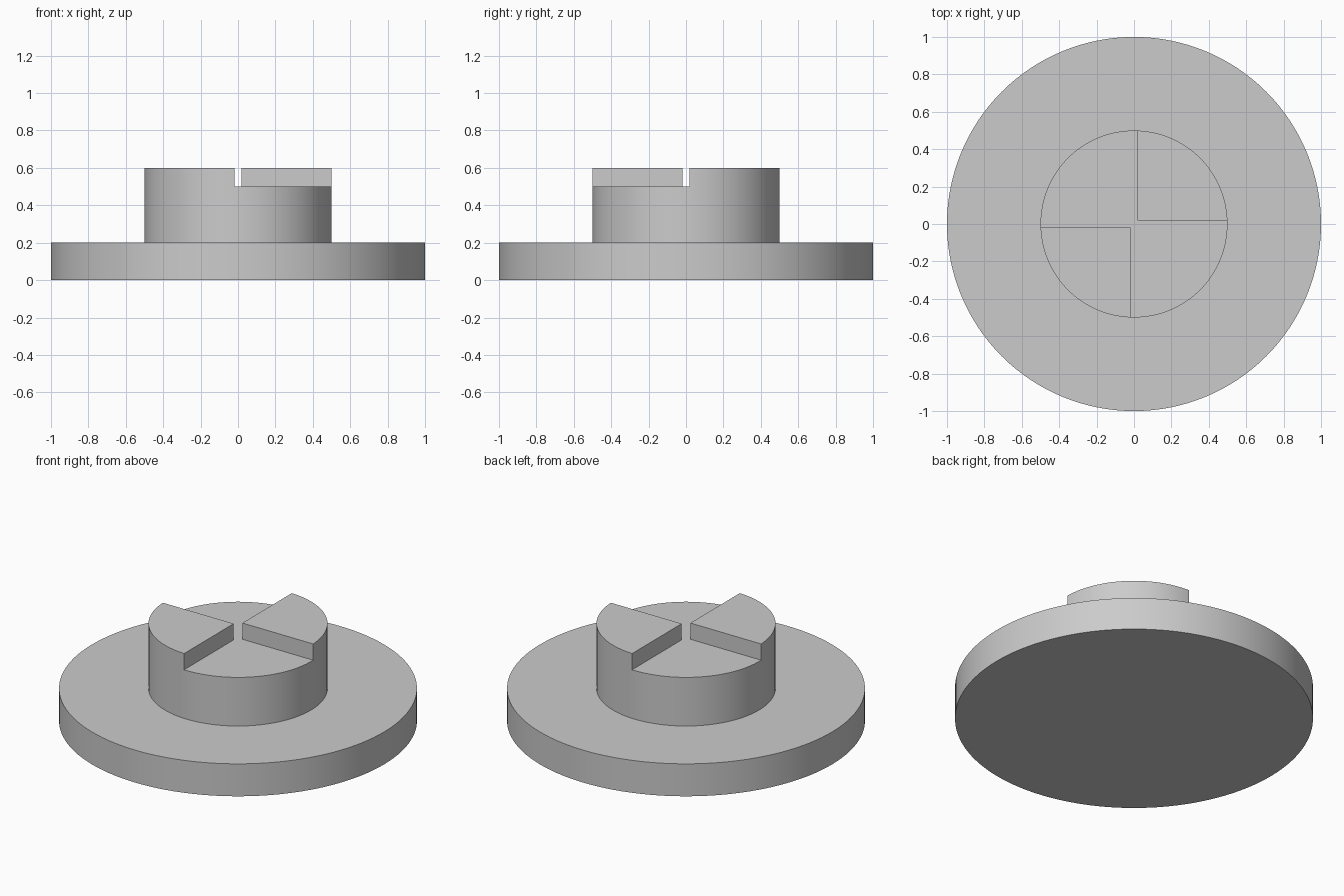
import bpy
import bmesh
from math import radians
from mathutils import Vector

cube = bpy.data.objects.get("Cube")
if cube:
    bpy.data.objects.remove(cube, do_unlink=True)

SEGMENTS = 128
BASE_R, HUB_R = 1.0, 0.5
BASE_TOP, STEP_Z, HUB_TOP = 0.2, 0.5, 0.6
HALF_GAP = 0.0175

grey = bpy.data.materials.new("plain_grey")
grey.use_nodes = True
colour = (0.6, 0.6, 0.6, 1)
grey.diffuse_color = colour
grey.node_tree.nodes["Principled BSDF"].inputs["Base Color"].default_value = colour


def add_object(name, bm):
    bmesh.ops.recalc_face_normals(bm, faces=bm.faces)
    mesh = bpy.data.meshes.new(name)
    bm.to_mesh(mesh)
    bm.free()
    mesh.materials.append(grey)
    obj = bpy.data.objects.new(name, mesh)
    bpy.context.collection.objects.link(obj)
    return obj


def lathe(name, profile):
    bm = bmesh.new()
    verts = [bm.verts.new((r, 0, z)) for r, z in profile]
    edges = [bm.edges.new(pair) for pair in zip(verts, verts[1:])]
    bmesh.ops.spin(bm, geom=verts + edges, cent=(0, 0, 0), axis=(0, 0, 1),
                   angle=radians(360), steps=SEGMENTS)
    bmesh.ops.remove_doubles(bm, verts=bm.verts, dist=0.0001)
    return add_object(name, bm)


def box(name, low, high):
    low, high = Vector(low), Vector(high)
    bm = bmesh.new()
    bmesh.ops.create_cube(bm, size=1)
    for v in bm.verts:
        v.co = (low + high) / 2 + v.co * (high - low)
    return add_object(name, bm)


# Round base and hub turned as one solid
body = lathe("flanged_hub", [(0, 0), (BASE_R, 0), (BASE_R, BASE_TOP), (HUB_R, BASE_TOP),
                             (HUB_R, HUB_TOP), (0, HUB_TOP)])

# Two opposite quarters cut down, leaving a pair of raised coupling teeth
cutters = []
for i in range(2):
    cutter = box("quarter_cutter", (-HALF_GAP, -0.8, STEP_Z), (0.8, HALF_GAP, 0.8))
    cutter.rotation_euler.z = radians(180 * i)
    cutter.hide_render = True
    cut = body.modifiers.new("quarter_cut", "BOOLEAN")
    cut.operation = "DIFFERENCE"
    cut.solver = "EXACT"
    cut.object = cutter
    cutters.append(cutter)

bpy.ops.object.select_all(action="DESELECT")
body.select_set(True)
bpy.context.view_layer.objects.active = body
for name in [m.name for m in body.modifiers]:
    bpy.ops.object.modifier_apply(modifier=name)
for cutter in cutters:
    bpy.data.objects.remove(cutter, do_unlink=True)
bpy.ops.object.shade_smooth_by_angle(angle=radians(30))
